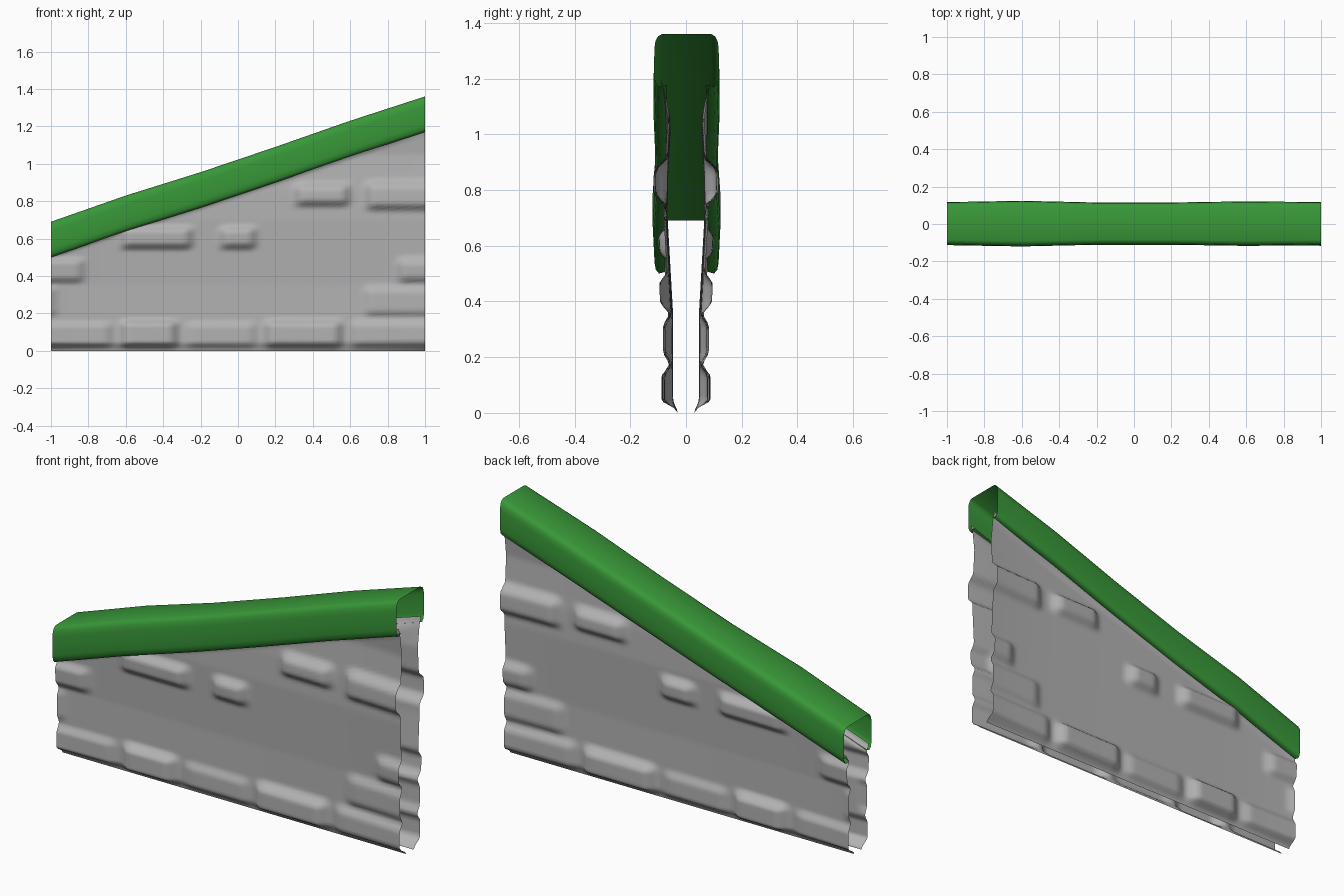
import bpy

cube = bpy.data.objects.get("Cube")
if cube:
    bpy.data.objects.remove(cube, do_unlink=True)


def material(name, color):
    mat = bpy.data.materials.new(name)
    mat.use_nodes = True
    mat.diffuse_color = color
    mat.node_tree.nodes["Principled BSDF"].inputs["Base Color"].default_value = color
    return mat


def interp(points, t):
    for (a, p), (b, q) in zip(points, points[1:]):
        if t <= b:
            return p + (q - p) * max(0, t - a) / (b - a)
    return points[-1][1]


def smooth(t):
    t = min(1, max(0, t))
    return t * t * (3 - 2 * t)


def sheet(name, nu, nv, point, mat, flip=False):
    """Open grid surface; point(u, v) gives a position for column u and row v."""
    verts = [point(i, j) for i in range(nu + 1) for j in range(nv + 1)]
    faces = []
    for i in range(nu):
        for j in range(nv):
            a = i * (nv + 1) + j
            f = (a, a + nv + 1, a + nv + 2, a + 1)
            faces.append(f[::-1] if flip else f)
    mesh = bpy.data.meshes.new(name)
    mesh.from_pydata(verts, [], faces)
    mesh.materials.append(mat)
    mesh.shade_smooth()
    obj = bpy.data.objects.new(name, mesh)
    bpy.context.collection.objects.link(obj)
    return obj


green = material("cap green", (0.04, 0.31, 0.04, 1))
grey = material("stone grey", (0.45, 0.45, 0.45, 1))

# Sloping, slightly wavy line of the cap
CAP_TOP = [(-1, .69), (-.6, .83), (-.2, .955), (.2, 1.09), (.6, 1.23), (1, 1.36)]
CAP_HALF = [(-1, .115), (-.6, .122), (-.2, .113), (.2, .113), (.6, .119), (1, .115)]
CAP_HEIGHT = .19

# Half thickness of the wall by height
WALL_HALF = [(0, .046), (.35, .046), (.7, .066), (.85, .064), (1.05, .052), (1.2, .07)]

# Raised stones: left, right, bottom, top, relief
STONES = [
    (-1.1, -.65, .02, .17, .02), (-.65, -.3, .02, .18, .04),
    (-.3, .12, .02, .17, .018), (.12, .58, .02, .18, .04), (.58, 1.1, .02, .18, .025),
    (-1.1, -.95, .2, .36, .02), (.65, 1.1, .2, .36, .022),
    (-1.1, -.8, .38, .51, .025), (.83, 1.1, .38, .51, .03),
    (-.65, -.22, .56, .68, .036), (-.12, .12, .56, .68, .036),
    (.28, .62, .79, .91, .038), (.66, 1.1, .77, .92, .038),
]


def wall_half(x, z, top):
    y = interp(WALL_HALF, z) + .014 * x ** 4
    relief = 0
    for x0, x1, z0, z1, h in STONES:
        across = smooth((x - x0) / .07) * smooth((x1 - x) / .07)
        up = smooth((z - z0 + .03) / .05) * smooth((z1 - z) / .05)
        relief = max(relief, h * across * up)
    y += relief
    y += (.09 - y) * smooth((z - top + .05) / .05)   # flare under the cap
    return .03 + (y - .03) * smooth(z / .05 + .02)   # foot curls inward


# Two stone faces of the hollow wall
def wall_point(side):
    def point(i, j):
        x = -1 + i / 50
        top = interp(CAP_TOP, x) - CAP_HEIGHT + .035
        z = top * j / 70
        return (x, side * wall_half(x, z, top), z)
    return point


sheet("front_wall", 100, 70, wall_point(-1), grey)
sheet("back_wall", 100, 70, wall_point(1), grey, flip=True)

# Cap: rounded channel open below, with small inward lips (width factor, drop)
half = [(.62, .182), (.86, .19), (.96, .176), (1, .15), (1, .1),
        (1, .05), (.97, .025), (.89, .008), (.76, 0)]
PROFILE = [(-w, d) for w, d in half] + [(0, 0)] + [(w, d) for w, d in reversed(half)]


def cap_point(i, j):
    x = -1 + i / 5
    w, d = PROFILE[j]
    return (x, .002 + w * interp(CAP_HALF, x), interp(CAP_TOP, x) - d)


sheet("sloping_cap", 10, len(PROFILE) - 1, cap_point, green)
